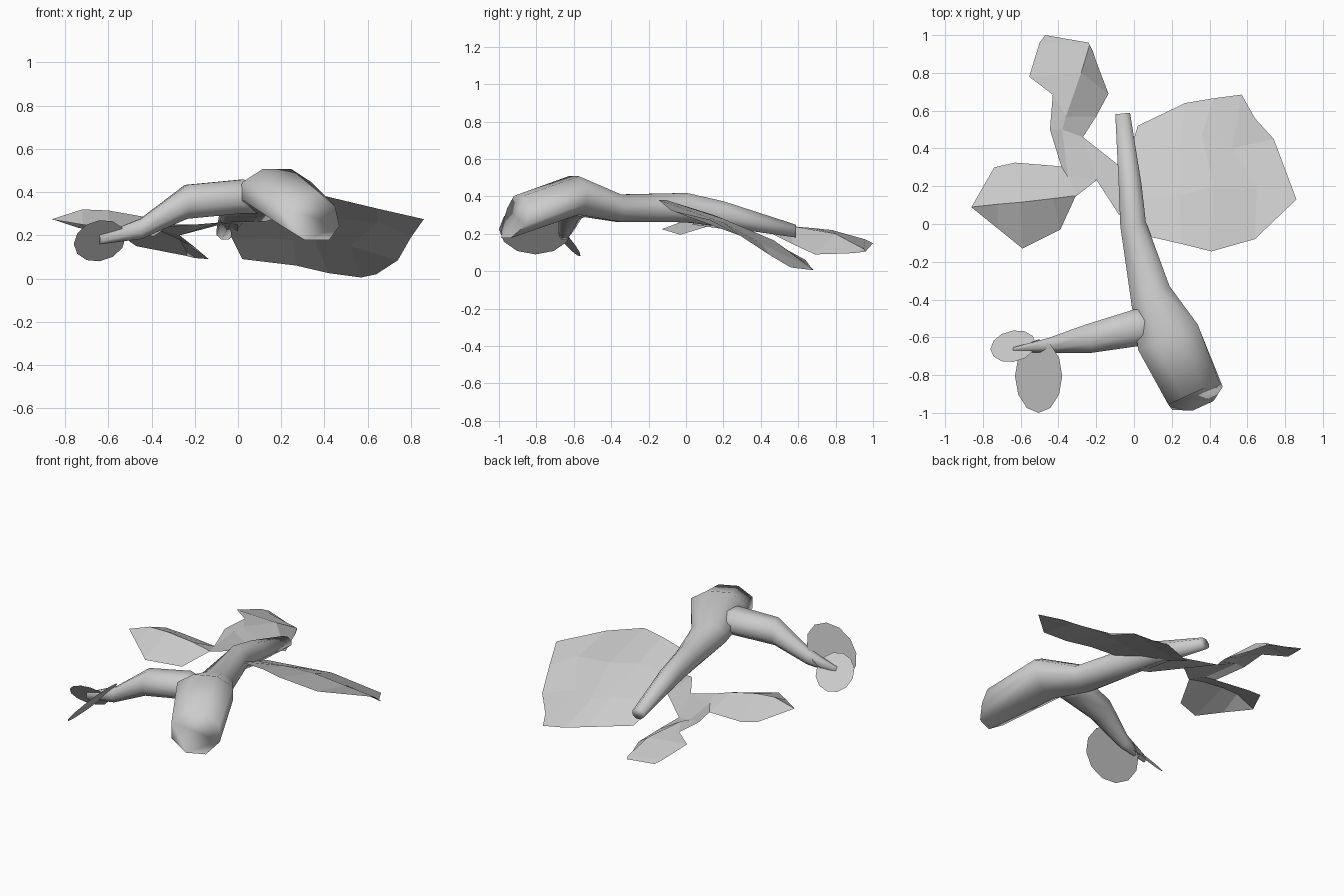
import bpy, bmesh, math
from mathutils import Vector

cube = bpy.data.objects.get("Cube")
if cube:
    bpy.data.objects.remove(cube, do_unlink=True)

grey = bpy.data.materials.new("plain grey")
grey.use_nodes = True
colour = (0.6, 0.6, 0.6, 1)
grey.diffuse_color = colour
grey.node_tree.nodes["Principled BSDF"].inputs["Base Color"].default_value = colour


def make(name, verts, faces, smooth=False, up=False):
    mesh = bpy.data.meshes.new(name)
    mesh.from_pydata([tuple(v) for v in verts], [], faces)
    bm = bmesh.new()
    bm.from_mesh(mesh)
    if up:
        for f in bm.faces:
            f.normal_update()
            if f.normal.z < 0:
                f.normal_flip()
    else:
        bmesh.ops.recalc_face_normals(bm, faces=bm.faces)
    bm.to_mesh(mesh)
    bm.free()
    mesh.materials.append(grey)
    ob = bpy.data.objects.new(name, mesh)
    bpy.context.collection.objects.link(ob)
    if smooth:
        bpy.ops.object.select_all(action='DESELECT')
        ob.select_set(True)
        bpy.context.view_layer.objects.active = ob
        bpy.ops.object.shade_smooth_by_angle(angle=math.radians(120))


def limb(name, rings, lip=(0, 0), sides=8):
    """Tube through (centre, half width, half height); lip leans the first ring's lower half."""
    pts = [Vector(r[0]) for r in rings]
    verts, faces = [], []
    for i, (c, w, h) in enumerate(rings):
        along = pts[min(i + 1, len(pts) - 1)] - pts[max(i - 1, 0)]
        side = Vector((along.y, -along.x, 0)).normalized()
        for k in range(sides):
            a = math.tau * (k + 0.5) / sides
            lean = lip if i == 0 and math.sin(a) < 0 else (0, 0)
            lift = Vector((*lean, 1))
            verts.append(pts[i] + (side * w * math.cos(a) + lift * h * math.sin(a)) * 1.06)
    for i in range(len(rings) - 1):
        for k in range(sides):
            n = (k + 1) % sides
            faces.append((i * sides + k, i * sides + n, (i + 1) * sides + n, (i + 1) * sides + k))
    faces.append(tuple(range(sides)))
    faces.append(tuple(range((len(rings) - 1) * sides, len(rings) * sides)))
    make(name, verts, faces, smooth=True)


def disc(name, centre, u, v, sides=12):
    c, u, v = Vector(centre), Vector(u), Vector(v)
    ring = [c + u * math.cos(math.tau * k / sides) + v * math.sin(math.tau * k / sides)
            for k in range(sides)]
    make(name, ring, [tuple(range(sides))], up=True)


def sheet(name, rows):
    """Faceted leaf from a grid of points."""
    n = len(rows[0])
    faces = [(i * n + j, i * n + j + 1, (i + 1) * n + j + 1, (i + 1) * n + j)
             for i in range(len(rows) - 1) for j in range(n - 1)]
    make(name, [p for r in rows for p in r], faces, up=True)


# Woody limbs
limb("main_branch", [
    ((0.315, -0.895, 0.29), 0.15, 0.115),
    ((0.18, -0.6, 0.405), 0.175, 0.105),
    ((0.085, -0.36, 0.337), 0.11, 0.075),
    ((-0.005, 0.0, 0.34), 0.07, 0.08),
    ((-0.02, 0.2, 0.305), 0.062, 0.07),
    ((-0.06, 0.585, 0.215), 0.04, 0.035)], lip=(-0.45, 0.6))
limb("side_branch", [
    ((0.14, -0.55, 0.36), 0.07, 0.06),
    ((0.02, -0.548, 0.38), 0.1, 0.08),
    ((-0.24, -0.607, 0.355), 0.078, 0.08),
    ((-0.45, -0.643, 0.23), 0.04, 0.048),
    ((-0.64, -0.665, 0.18), 0.012, 0.022)])

# Round leaves at the side branch tip
disc("small_round_leaf", (-0.64, -0.647, 0.175), (0.12, 0.015, 0.015), (0, 0.083, -0.095))
disc("large_round_leaf", (-0.505, -0.805, 0.225), (0.125, 0, 0.135), (0, 0.195, 0))

# Broad leaf on the left
sheet("broad_leaf", [
    [(0.05, -0.06, 0.36), (-0.04, 0.15, 0.27), (-0.03, 0.35, 0.19), (0.02, 0.52, 0.09)],
    [(0.25, -0.105, 0.38), (0.24, 0.15, 0.3), (0.25, 0.42, 0.18), (0.27, 0.64, 0.06)],
    [(0.41, -0.145, 0.38), (0.42, 0.2, 0.28), (0.36, 0.47, 0.165), (0.42, 0.665, 0.025)],
    [(0.64, -0.08, 0.325), (0.65, 0.2, 0.26), (0.52, 0.4, 0.15), (0.57, 0.685, 0.005)],
    [(0.86, 0.13, 0.275), (0.8, 0.29, 0.19), (0.74, 0.45, 0.085), (0.64, 0.56, 0.02)]])

# Forked leaf behind on the right: stalk, ridged side lobe, rear lobe
sheet("leaf_stalk", [
    [(0.0, 0.03, 0.25), (0.0, 0.24, 0.22)],
    [(-0.08, 0.05, 0.26), (-0.08, 0.31, 0.25)],
    [(-0.2, 0.235, 0.25), (-0.27, 0.46, 0.2)],
    [(-0.35, 0.25, 0.235), (-0.38, 0.5, 0.23)],
    [(-0.385, 0.305, 0.205), (-0.445, 0.5, 0.23)]])
sheet("side_lobe", [
    [(-0.86, 0.088, 0.273), (-0.86, 0.09, 0.275), (-0.858, 0.094, 0.274)],
    [(-0.72, -0.025, 0.25), (-0.72, 0.105, 0.32), (-0.74, 0.3, 0.235)],
    [(-0.59, -0.13, 0.225), (-0.6, 0.115, 0.315), (-0.63, 0.325, 0.215)],
    [(-0.39, -0.03, 0.195), (-0.43, 0.135, 0.285), (-0.385, 0.305, 0.205)],
    [(-0.31, 0.145, 0.25), (-0.31, 0.15, 0.25), (-0.35, 0.25, 0.235)],
    [(-0.2, 0.23, 0.25), (-0.2, 0.235, 0.25), (-0.35, 0.255, 0.235)]])
sheet("rear_lobe", [
    [(-0.445, 0.5, 0.23), (-0.38, 0.5, 0.23), (-0.27, 0.46, 0.2)],
    [(-0.43, 0.685, 0.23), (-0.36, 0.57, 0.24), (-0.2, 0.57, 0.145)],
    [(-0.555, 0.78, 0.22), (-0.28, 0.8, 0.2), (-0.135, 0.69, 0.09)],
    [(-0.5, 0.96, 0.17), (-0.235, 0.95, 0.12), (-0.2, 0.86, 0.095)],
    [(-0.47, 1.0, 0.15), (-0.24, 0.96, 0.105), (-0.22, 0.92, 0.1)]])
